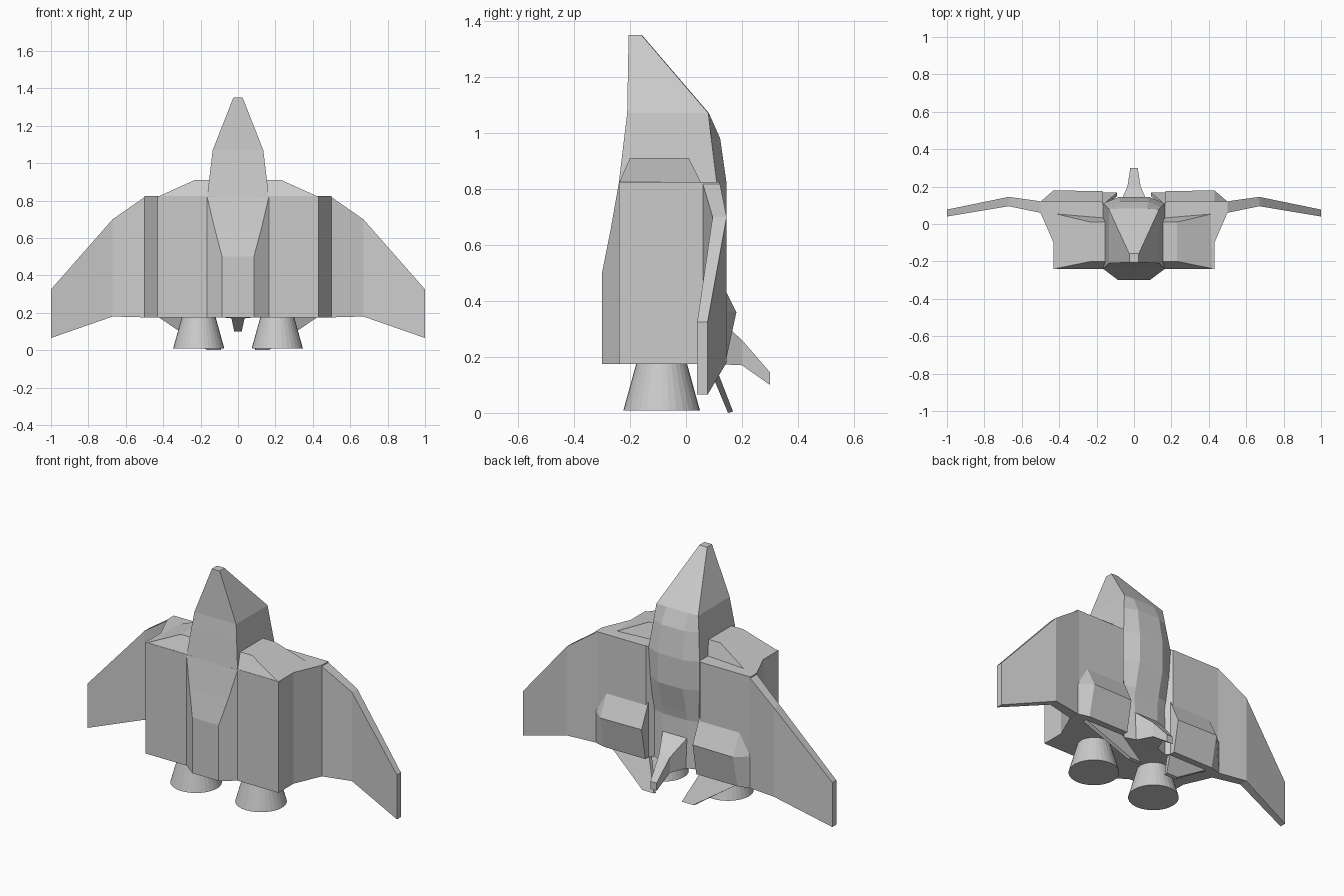
import bpy, bmesh
from mathutils import Matrix


def finish(name, bm, mirror=False):
    bmesh.ops.remove_doubles(bm, verts=bm.verts, dist=0.0005)
    bmesh.ops.recalc_face_normals(bm, faces=bm.faces)
    me = bpy.data.meshes.new(name)
    bm.to_mesh(me)
    bm.free()
    ob = bpy.data.objects.new(name, me)
    bpy.context.collection.objects.link(ob)
    if mirror:
        ob.modifiers.new("Mirror", 'MIRROR')
    return ob


def loft(name, rings, mirror=False):
    """Skin a closed solid through rings of equal point count."""
    bm = bmesh.new()
    vs = [[bm.verts.new(p) for p in r] for r in rings]
    n = len(rings[0])
    for a, b in zip(vs, vs[1:]):
        for i in range(n):
            j = (i + 1) % n
            bm.faces.new((a[i], a[j], b[j], b[i]))
    bm.faces.new(vs[0])
    bm.faces.new(vs[-1])
    return finish(name, bm, mirror)


# Fuselage and nose: z, front half-width, front y, side half-width,
# side front y, side back y, back half-width, back y
stations = [
    (0.175, .085, -.30, .165, -.24, .08, .08, .11),
    (0.45, .085, -.30, .165, -.24, .08, .08, .10),
    (0.50, .085, -.30, .165, -.24, .085, .08, .11),
    (0.65, .125, -.27, .165, -.24, .10, .08, .145),
    (0.82, .165, -.24, .165, -.24, .11, .08, .145),
    (0.98, .146, -.221, .146, -.221, .09, .075, .122),
    (1.07, .135, -.21, .135, -.21, .08, .07, .082),
    (1.35, .025, -.205, .025, -.205, -.16, .015, -.158),
]
loft("fuselage", [[(-f, yf, z), (f, yf, z), (s, sf, z), (s, sb, z), (b, yb, z),
                   (-b, yb, z), (-s, sb, z), (-s, sf, z)]
                  for z, f, yf, s, sf, sb, b, yb in stations])

# Side hulls
hull = [(.12, -.24), (.43, -.24), (.43, -.10), (.50, .06), (.50, .12), (.175, .12), (.12, .06)]
loft("side_hull", [[(x, y, z) for x, y in hull] for z in (.175, .825)], True)

# Sloped intake caps on top of the hulls
loft("intake_cap", [
    [(.12, -.24, .82), (.43, -.24, .82), (.42, .055, .82), (.12, .03, .82)],
    [(.12, -.20, .91), (.23, -.20, .91), (.23, .01, .91), (.12, .01, .91)]], True)

# Cranked wings: x, front y, back y, bottom z, top z
loft("wing", [[(x, a, lo), (x, b, lo), (x, b, hi), (x, a, hi)] for x, a, b, lo, hi in (
    (.49, .058, .12, .175, .825), (.67, .095, .145, .18, .70), (1.0, .04, .077, .065, .325))], True)

# Rear bulges
loft("rear_bulge", [
    [(.165, .11, .50), (.165, .175, .36), (.165, .14, .175), (.165, .10, .175)],
    [(.43, .11, .50), (.43, .18, .36), (.43, .14, .175), (.43, .10, .175)],
    [(.498, .11, .48), (.498, .121, .36), (.498, .121, .175), (.498, .10, .175)]], True)

# Tail flaps sweeping down and inward
loft("tail_flap", [
    [(.17, .075, .18), (.43, .075, .18), (.43, .10, .18), (.17, .10, .18)],
    [(.09, .15, 0), (.165, .15, .0), (.165, .168, .005), (.09, .168, .005)]], True)

# Central fin: y, half-width, bottom z, top z
loft("centre_fin", [[(-w, y, lo), (w, y, lo), (w, y, hi), (-w, y, hi)] for y, w, lo, hi in (
    (.09, .085, .175, .36), (.20, .035, .17, .26), (.30, .02, .10, .145))])

# Engine nozzles
bm = bmesh.new()
bmesh.ops.create_cone(bm, cap_ends=True, segments=32, radius1=.137, radius2=.09, depth=.17,
                      matrix=Matrix.Translation((.21, -.087, .093)))
finish("engine_nozzle", bm, True)
